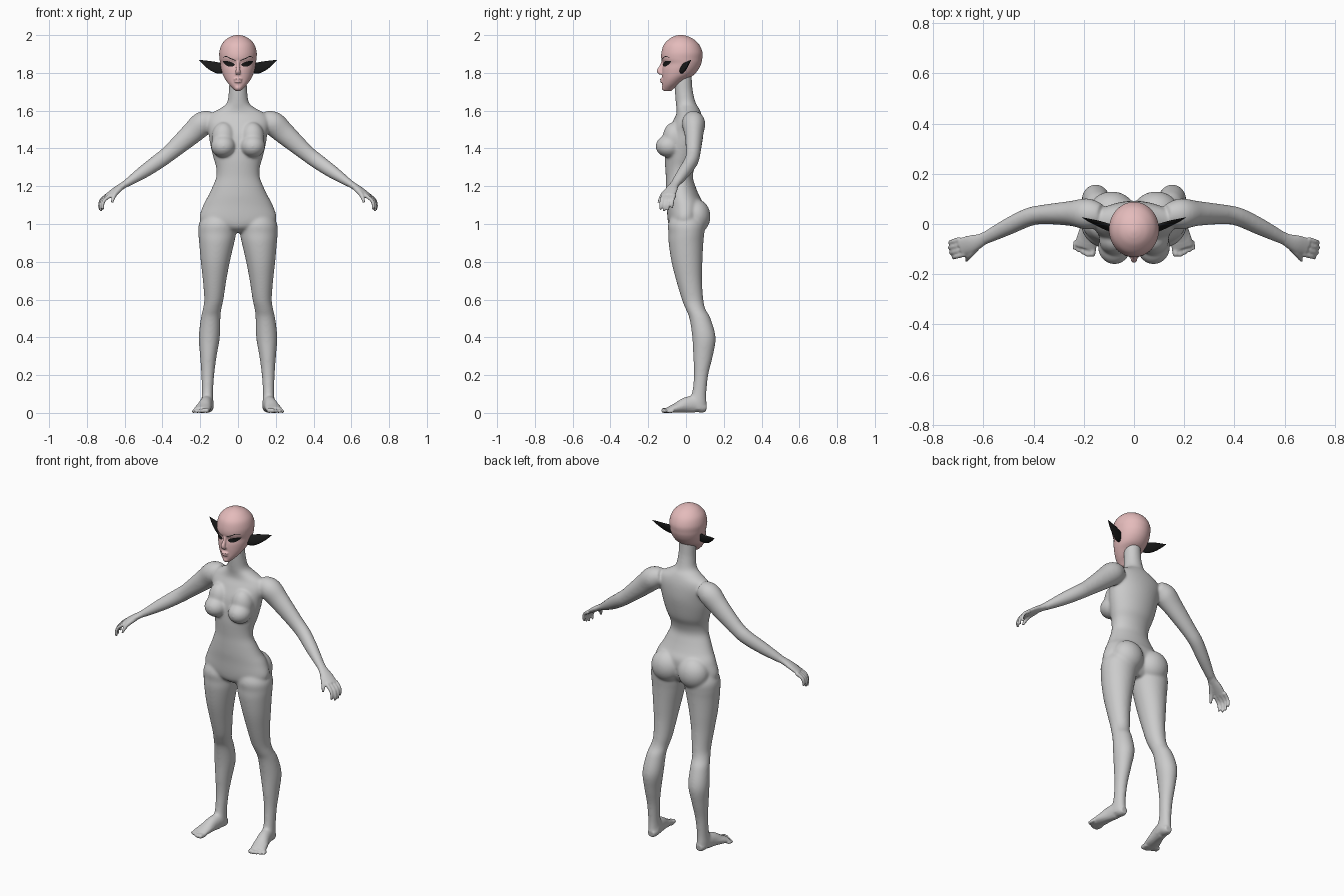
import bpy, bmesh, math
from mathutils import Vector, Matrix
from mathutils.bvhtree import BVHTree


def spline(rows, n=5):
    """Catmull-Rom interpolation of parameter rows."""
    out = []
    for i in range(len(rows) - 1):
        p0, p1 = rows[max(i - 1, 0)], rows[i]
        p2, p3 = rows[i + 1], rows[min(i + 2, len(rows) - 1)]
        for k in range(n):
            t = k / n
            out.append([0.5 * (2 * b + (c - a) * t + (2 * a - 5 * b + 4 * c - d) * t * t
                               + (3 * b - a - 3 * c + d) * t ** 3)
                        for a, b, c, d in zip(p0, p1, p2, p3)])
    out.append(list(rows[-1]))
    return out


def skin(bm, rings):
    vs = [[bm.verts.new(p) for p in r] for r in rings]
    n = len(vs[0])
    for a, b in zip(vs, vs[1:]):
        for i in range(n):
            bm.faces.new((a[i], a[(i + 1) % n], b[(i + 1) % n], b[i]))
    bm.faces.new(vs[0][::-1])
    bm.faces.new(vs[-1])


def stack(bm, rows, n=32):
    """Horizontal rings: z, centre x, half width, front y, back y."""
    rings = []
    for z, cx, rx, yf, yb in spline(rows):
        c, r = (yf + yb) / 2, (yb - yf) / 2
        rings.append([(cx + rx * math.cos(2 * math.pi * k / n),
                       c + r * math.sin(2 * math.pi * k / n), z) for k in range(n)])
    skin(bm, rings)


def tube(bm, rows, side, n=16):
    """Rings across a path: x, y, z, radius along side, radius across it."""
    rows = spline(rows)
    pts = [Vector(r[:3]) for r in rows]
    rings = []
    for i, r in enumerate(rows):
        t = (pts[min(i + 1, len(pts) - 1)] - pts[max(i - 1, 0)]).normalized()
        s = Vector(side)
        s = (s - t * s.dot(t)).normalized()
        u = t.cross(s)
        rings.append([pts[i] + s * r[3] * math.cos(2 * math.pi * k / n)
                      + u * r[4] * math.sin(2 * math.pi * k / n) for k in range(n)])
    skin(bm, rings)


def blob(bm, loc, rad):
    bmesh.ops.create_uvsphere(bm, u_segments=24, v_segments=16, radius=1,
                              matrix=Matrix.Translation(loc) @ Matrix.Diagonal((*rad, 1)))


def mirror(bm):
    geo = bmesh.ops.duplicate(bm, geom=bm.verts[:] + bm.edges[:] + bm.faces[:])["geom"]
    for v in geo:
        if isinstance(v, bmesh.types.BMVert):
            v.co.x *= -1


def finish(bm, name, color=None):
    bmesh.ops.recalc_face_normals(bm, faces=bm.faces)
    me = bpy.data.meshes.new(name)
    bm.to_mesh(me)
    bm.free()
    ob = bpy.data.objects.new(name, me)
    bpy.context.collection.objects.link(ob)
    if color:
        m = bpy.data.materials.get(color[0]) or bpy.data.materials.new(color[0])
        m.diffuse_color = color[1]
        me.materials.append(m)
    me.polygons.foreach_set("use_smooth", [True] * len(me.polygons))
    return ob


def fuse(ob, voxel, iters, weight=None):
    """Merge overlapping volumes into one skin, then relax it."""
    mod = ob.modifiers.new("fuse", 'REMESH')
    mod.mode, mod.voxel_size, mod.use_smooth_shade = 'VOXEL', voxel, True
    dg = bpy.context.evaluated_depsgraph_get()
    ob.data = bpy.data.meshes.new_from_object(ob.evaluated_get(dg))
    ob.modifiers.clear()
    sm = ob.modifiers.new("relax", 'SMOOTH')
    sm.factor, sm.iterations = 0.5, iters
    if weight:
        vg = ob.vertex_groups.new(name="relax")
        soft = [v.index for v in ob.data.vertices if not weight(v.co)]
        fine = [v.index for v in ob.data.vertices if weight(v.co)]
        vg.add(soft, 1.0, 'REPLACE')
        vg.add(fine, 0.12, 'REPLACE')
        sm.vertex_group = "relax"


PINK = ("skin_pink", (0.78, 0.50, 0.50, 1))
BLACK = ("black", (0.01, 0.01, 0.01, 1))

# Limbs of one side
bm = bmesh.new()
stack(bm, [(1.06, .10, .075, -.07, .08), (1.0, .107, .10, -.095, .10), (.95, .11, .10, -.093, .097),
           (.9, .113, .093, -.092, .092), (.8, .12, .077, -.077, .087), (.7, .124, .062, -.052, .085),
           (.6, .128, .051, -.022, .092), (.55, .137, .049, -.002, .103), (.5, .145, .052, .018, .13),
           (.4, .152, .056, .033, .157), (.3, .157, .044, .038, .142), (.2, .16, .034, .042, .118),
           (.1, .162, .030, .03, .108), (.05, .162, .033, .0, .11), (.02, .162, .03, .0, .108)])
# Foot and toes
tube(bm, [(.158, .108, .026, .02, .02), (.159, .085, .03, .03, .03), (.162, .05, .045, .034, .045),
          (.172, 0, .042, .036, .042), (.184, -.05, .027, .042, .027), (.195, -.095, .015, .045, .015)],
     (1, .2, 0))
for i in range(5):
    r = .013 - .0013 * i
    x, y = .162 + .0175 * i, -.085 + .005 * i
    tip = -.13 + .009 * max(i - 1, 0)
    tube(bm, [(x, y, r, r, r), (x + .005, tip + .008, r, r, r), (x + .006, tip, r, r * .5, r * .5)], (1, 0, 0))
# Arm and palm
tube(bm, [(.13, .035, 1.555, .045, .045), (.185, .04, 1.533, .062, .064), (.25, .042, 1.475, .05, .058),
          (.36, .038, 1.378, .039, .044), (.42, .027, 1.332, .037, .041), (.5, -.01, 1.276, .034, .035),
          (.59, -.055, 1.215, .026, .021)], (0, 1, 0), 24)
W = Vector((.316, .95, 0))
tube(bm, [(.57, -.045, 1.228, .024, .021), (.61, -.065, 1.203, .027, .018), (.65, -.08, 1.178, .036, .016),
          (.69, -.092, 1.15, .036, .012)], W)
# Fingers and thumb
for i in range(4):
    k = Vector((.682, -.09, 1.153)) + W * (-.031 + .0205 * i)
    s = (.95, 1.05, 1, .85)[i]
    rows = [(*(k + Vector(d) * s), r, r) for d, r in
            (((0, 0, 0), .011), ((.035, -.01, -.026), .0095), ((.047, -.014, -.055), .0085), ((.044, -.016, -.082), .006))]
    tube(bm, rows, W)
tube(bm, [(.62, -.085, 1.19, .014, .014), (.65, -.118, 1.16, .013, .013), (.661, -.135, 1.135, .01, .01),
          (.667, -.146, 1.112, .006, .006)], W)
# Bust and seat volumes
blob(bm, (.078, -.09, 1.412), (.066, .071, .06))
blob(bm, (.076, -.062, 1.455), (.064, .062, .085))
blob(bm, (.088, .052, 1.04), (.092, .078, .092))
mirror(bm)
# Torso and neck
stack(bm, [(.955, 0, .05, -.05, .05), (.98, 0, .13, -.085, .07), (1.02, 0, .203, -.097, .085),
           (1.1, 0, .184, -.102, .092), (1.15, 0, .157, -.106, .07), (1.2, 0, .134, -.107, .05),
           (1.25, 0, .115, -.107, .036), (1.3, 0, .116, -.11, .046), (1.35, 0, .13, -.112, .068),
           (1.42, 0, .147, -.108, .084), (1.48, 0, .156, -.098, .092), (1.54, 0, .168, -.072, .09),
           (1.58, 0, .15, -.052, .082), (1.61, 0, .098, -.05, .07), (1.64, 0, .06, -.054, .052),
           (1.7, 0, .049, -.059, .037), (1.75, 0, .047, -.061, .032), (1.8, 0, .045, -.06, .03)], 48)
body = finish(bm, "body")
fuse(body, .005, 30, lambda c: abs(c.x) > .6 or c.z < .04)

# Head with nose, lips and chin
bm = bmesh.new()
stack(bm, [(1.703, 0, .012, -.115, -.08), (1.72, 0, .03, -.124, -.06), (1.74, 0, .049, -.126, -.03),
           (1.765, 0, .067, -.126, .003), (1.79, 0, .08, -.127, .042), (1.82, 0, .089, -.126, .067),
           (1.85, 0, .094, -.121, .081), (1.875, 0, .098, -.131, .086), (1.91, 0, .099, -.13, .087),
           (1.95, 0, .087, -.117, .07), (1.98, 0, .06, -.088, .038), (1.995, 0, .031, -.06, .005),
           (2.001, 0, .006, -.035, -.022)], 48)
tube(bm, [(0, -.118, 1.868, .010, .010), (0, -.129, 1.835, .009, .011), (0, -.142, 1.81, .013, .013),
          (0, -.13, 1.796, .015, .009)], (1, 0, 0))
blob(bm, (0, -.127, 1.766), (.023, .012, .006))
blob(bm, (0, -.126, 1.753), (.02, .012, .006))
blob(bm, (0, -.108, 1.721), (.021, .021, .017))
head = finish(bm, "head", PINK)
fuse(head, .004, 4)
if not head.data.materials:
    head.data.materials.append(bpy.data.materials[PINK[0]])

# Pointed ears
bm = bmesh.new()
tube(bm, [(.08, -.022, 1.822, .026, .012), (.105, -.012, 1.826, .030, .011), (.14, .002, 1.838, .025, .008),
          (.175, .014, 1.853, .014, .005), (.206, .026, 1.868, .001, .001)], (0, .35, 1))
mirror(bm)
finish(bm, "ears", BLACK)

# Dark eye patches and brows laid onto the face
dg = bpy.context.evaluated_depsgraph_get()
face = BVHTree.FromObject(head, dg)


def patch(name, rows, lift):
    """Rows: x, lower z, upper z."""
    bm = bmesh.new()
    grid = []
    for x, lo, hi in spline(rows, 4):
        col = []
        for j in range(7):
            z = lo + (hi - lo) * j / 6
            hit = face.ray_cast(Vector((x, -1, z)), Vector((0, 1, 0)))[0]
            col.append(bm.verts.new((x, (hit.y if hit else -.08) - lift, z)))
        grid.append(col)
    for a, b in zip(grid, grid[1:]):
        for j in range(6):
            bm.faces.new((a[j], b[j], b[j + 1], a[j + 1]))
    mirror(bm)
    finish(bm, name, BLACK)


patch("eyes", [(.017, 1.841, 1.845), (.03, 1.834, 1.854), (.05, 1.834, 1.861), (.066, 1.843, 1.863),
               (.08, 1.859, 1.862)], .002)
patch("eyebrows", [(.014, 1.864, 1.868), (.04, 1.874, 1.879), (.062, 1.885, 1.889), (.08, 1.881, 1.883)], .002)
